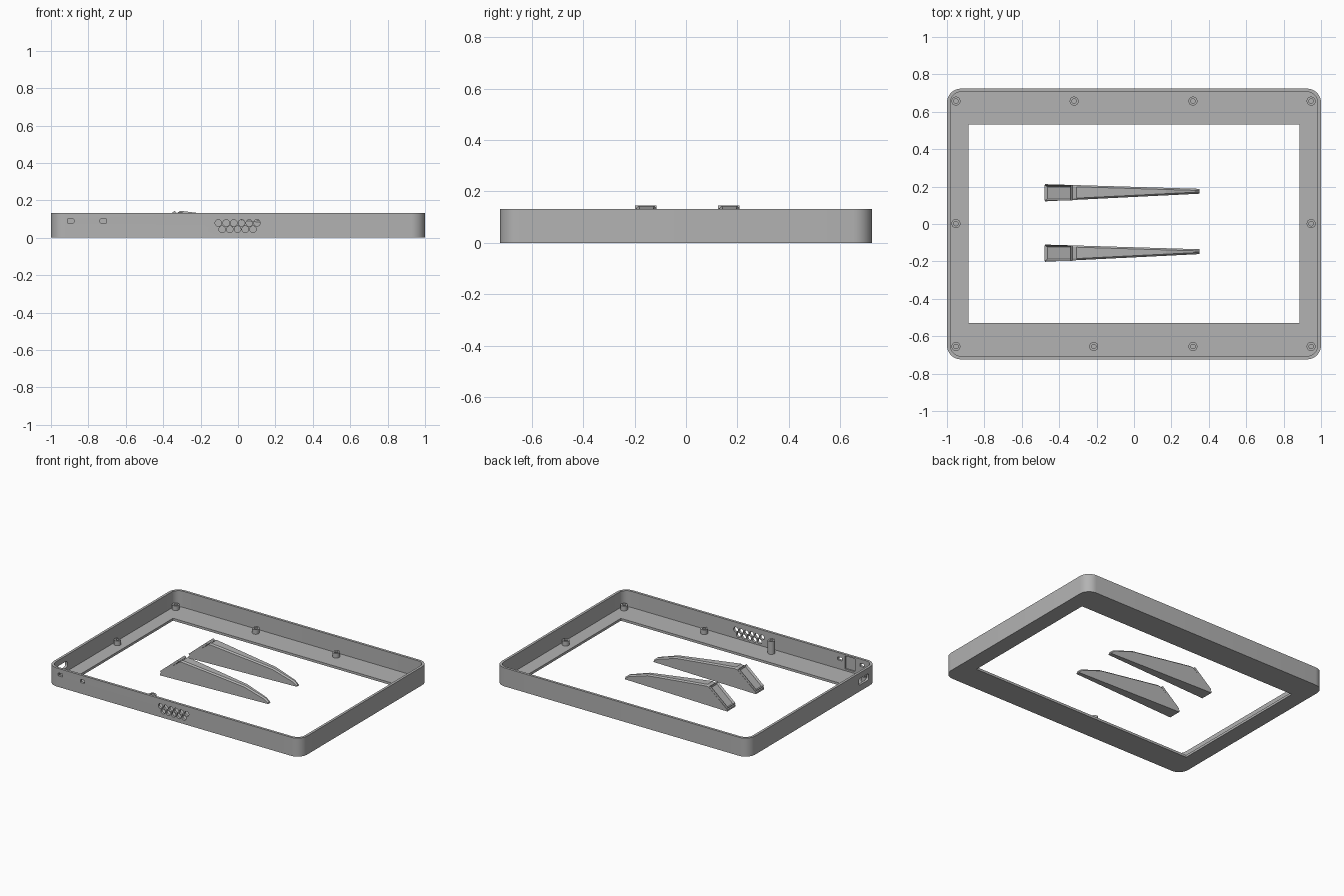
import bpy, bmesh, math
from mathutils import Matrix, Vector

if "Cube" in bpy.data.objects:
    bpy.data.objects.remove(bpy.data.objects["Cube"])

grey = bpy.data.materials.new("grey plastic")
grey.diffuse_color = (0.45, 0.45, 0.45, 1)
grey.use_nodes = True
grey.node_tree.nodes["Principled BSDF"].inputs["Base Color"].default_value = grey.diffuse_color


def make(name, bm):
    bmesh.ops.recalc_face_normals(bm, faces=bm.faces)
    me = bpy.data.meshes.new(name)
    bm.to_mesh(me)
    bm.free()
    ob = bpy.data.objects.new(name, me)
    me.materials.append(grey)
    bpy.context.collection.objects.link(ob)
    return ob


def activate(ob):
    bpy.ops.object.select_all(action='DESELECT')
    ob.select_set(True)
    bpy.context.view_layer.objects.active = ob


def smooth(ob):
    activate(ob)
    bpy.ops.object.shade_smooth_by_angle(angle=math.radians(30))


def prism(bm, pts, vec):
    """Extrude a closed outline of 3D points along vec."""
    a = [bm.verts.new(p) for p in pts]
    b = [bm.verts.new(Vector(p) + Vector(vec)) for p in pts]
    n = len(a)
    bm.faces.new(a)
    bm.faces.new(b[::-1])
    for i in range(n):
        bm.faces.new((a[i], b[i], b[(i + 1) % n], a[(i + 1) % n]))


def rounded(hx, hy, r, seg=8):
    """Rounded rectangle outline, centred on the origin."""
    pts = []
    for q, (sx, sy) in enumerate(((1, 1), (-1, 1), (-1, -1), (1, -1))):
        for i in range(seg + 1):
            t = math.pi / 2 * (q + i / seg)
            pts.append((sx * (hx - r) + r * math.cos(t), sy * (hy - r) + r * math.sin(t)))
    return pts


def box(bm, x0, x1, y0, y1, z0, z1):
    prism(bm, [(x0, y0, z0), (x1, y0, z0), (x1, y1, z0), (x0, y1, z0)], (0, 0, z1 - z0))


def cut(ob, bm):
    """Subtract a temporary cutter."""
    cutter = make("cutter", bm)
    cutter.hide_render = True
    mod = ob.modifiers.new("cut", 'BOOLEAN')
    mod.operation, mod.solver, mod.object = 'DIFFERENCE', 'EXACT', cutter
    activate(ob)
    bpy.ops.object.modifier_apply(modifier=mod.name)
    bpy.data.objects.remove(cutter)


# Casing: rounded tray with thin walls and a window in the floor
W, D, H, FLOOR, WALL = 1.0, 0.724, 0.132, 0.017, 0.018
bm = bmesh.new()
prism(bm, [(x, y, 0) for x, y in rounded(W, D, 0.075)], (0, 0, H))
casing = make("casing", bm)
bm = bmesh.new()
prism(bm, [(x, y, FLOOR) for x, y in rounded(W - WALL, D - WALL, 0.057)], (0, 0, H))
cut(casing, bm)
bm = bmesh.new()
box(bm, -0.885, 0.885, -0.53, 0.532, -0.1, 0.1)
cut(casing, bm)

# Pocket inside the front wall
bm = bmesh.new()
box(bm, -0.84, -0.76, -D + 0.008, -D + 0.05, 0.03, 0.122)
cut(casing, bm)

# Speaker holes, button holes and side port
bm = bmesh.new()
for z, x0, count in ((0.079, -0.105, 6), (0.045, -0.085, 5)):
    for i in range(count):
        cx = x0 + 0.0413 * i
        prism(bm, [(cx + 0.0175 * math.cos(t * math.pi / 10), -D - 0.05,
                    z + 0.0175 * math.sin(t * math.pi / 10)) for t in range(20)], (0, 0.1, 0))
for cx in (-0.895, -0.72):
    prism(bm, [(cx + x, -D - 0.05, 0.09 + z) for x, z in rounded(0.017, 0.011, 0.004, 2)], (0, 0.1, 0))
prism(bm, [(-W - 0.05, -0.575 + y, 0.068 + z) for y, z in rounded(0.055, 0.023, 0.015, 4)], (0.1, 0, 0))
cut(casing, bm)
smooth(casing)


# Screw bosses: hollow posts standing on the floor
def boss(x, y, top):
    bm = bmesh.new()
    rings = []
    for r, z in ((0.024, FLOOR - 0.004), (0.024, top), (0.012, top), (0.012, FLOOR + 0.002)):
        rings.append([bm.verts.new((x + r * math.cos(t * math.pi / 12),
                                    y + r * math.sin(t * math.pi / 12), z)) for t in range(24)])
    for a, b in zip(rings, rings[1:]):
        for i in range(24):
            j = (i + 1) % 24
            bm.faces.new((a[i], a[j], b[j], b[i]))
    bm.faces.new(rings[0])
    bm.faces.new(rings[-1])
    smooth(make("screw_boss", bm))


for x in (-0.952, 0.947):
    for y in (-0.655, 0.002, 0.657):
        boss(x, y, 0.05)
for x, y, top in ((-0.32, 0.657, 0.05), (0.315, 0.657, 0.05),
                  (0.315, -0.655, 0.05), (-0.215, -0.655, 0.108)):
    boss(x, y, top)


# Stand legs: tapered wedges with chamfered upper edges
PROFILE = [(-0.475, 0), (-0.475, 0.012), (-0.325, 0.133), (-0.308, 0.144),
           (0.17, 0.085), (0.325, 0.035), (0.35, 0.015), (0.35, 0)]


def leg(y):
    bm = bmesh.new()
    sides = []
    for s in (-1, 1):
        ring = []
        for x, z in PROFILE:
            t = (x + 0.475) / 0.825
            ring.append(bm.verts.new((x, y + 0.008 * t + s * (0.046 - 0.033 * t), z)))
        sides.append(ring)
    a, b = sides
    n = len(a)
    bm.faces.new(a)
    bm.faces.new(b[::-1])
    for i in range(n):
        bm.faces.new((a[i], b[i], b[(i + 1) % n], a[(i + 1) % n]))
    top = [bm.edges.get((r[i], r[i + 1])) for r in sides for i in range(2, n - 2)]
    bmesh.ops.bevel(bm, geom=top, offset=0.009, segments=1, affect='EDGES')
    make("stand_leg", bm)

    # Sloped pad with a recessed slot on the thick end
    bm = bmesh.new()
    bmesh.ops.create_cube(bm, size=1, matrix=Matrix.Diagonal((0.182, 0.084, 0.016, 1)))
    bm.faces.ensure_lookup_table()
    face = max(bm.faces, key=lambda f: f.calc_center_median().z)
    bmesh.ops.inset_region(bm, faces=[face], thickness=0.014)
    for v in face.verts:
        v.co.z -= 0.012
    ang = math.atan2(0.12, 0.142)
    bm.transform(Matrix.Translation((-0.403, y, 0.080)) @ Matrix.Rotation(-ang, 4, 'Y'))
    make("leg_pad", bm)


for y in (0.167, -0.156):
    leg(y)
